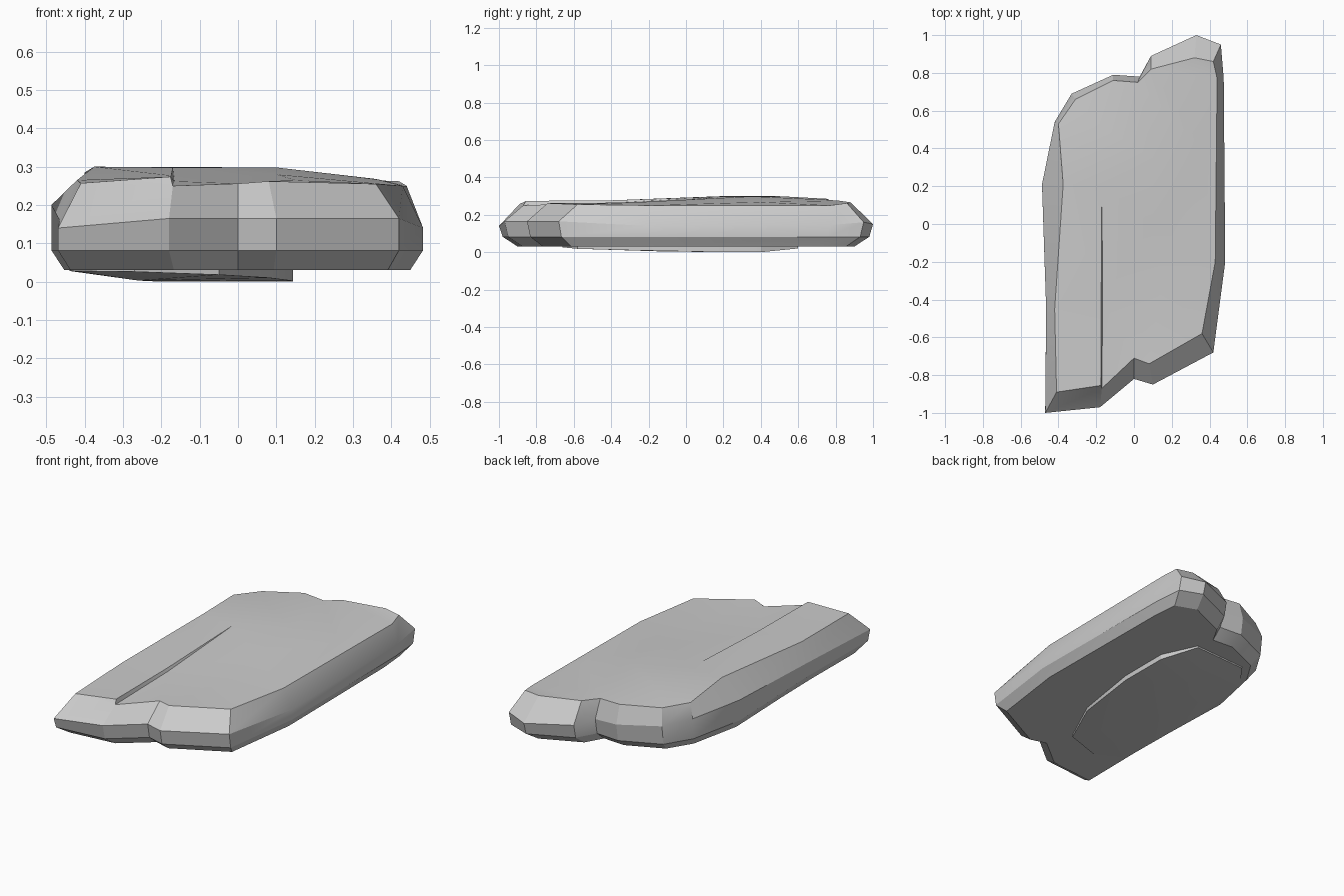
import bpy, bmesh
from mathutils import Vector
from mathutils.geometry import delaunay_2d_cdt

if "Cube" in bpy.data.objects:
    bpy.data.objects.remove(bpy.data.objects["Cube"])

# widest outline of the slab (x, y, z), counter-clockwise from front left
RIM = [(-.47, -1, .14), (-.18, -.97, .165), (0, -.82, .165), (.10, -.85, .165),
       (.42, -.68, .165), (.483, -.2, .14), (.475, .77, .145), (.46, .95, .16),
       (.33, 1, .15), (.09, .89, .16), (.03, .78, .17), (-.11, .79, .18),
       (-.33, .69, .19), (-.42, .54, .2), (-.487, .21, .2), (-.465, -.45, .16)]
# matching edge of the upper face
TOP = [(-.41, -.89, .257), (-.17, -.87, .25), (0, -.71, .256), (.08, -.74, .262),
       (.36, -.58, .255), (.43, -.2, .25), (.44, .77, .25), (.42, .86, .262),
       (.32, .88, .266), (.09, .82, .275), (.02, .75, .28), (-.11, .76, .285),
       (-.31, .66, .28), (-.40, .53, .285), (-.375, .21, .3), (-.42, -.45, .265)]
# points inside the upper face: split step, then the broad hump
INNER = [(-.176, -.855, .274), (-.166, -.4, .262), (-.174, -.4, .277),
         (-.17, .2, .298), (.1, .35, .298), (-.15, .5, .299),
         (.36, .4, .268), (.15, -.3, .265), (.1, 0, .28)]


def add_object(name, bm):
    bmesh.ops.recalc_face_normals(bm, faces=bm.faces[:])
    mesh = bpy.data.meshes.new(name)
    bm.to_mesh(mesh)
    bm.free()
    ob = bpy.data.objects.new(name, mesh)
    bpy.context.collection.objects.link(ob)
    bpy.ops.object.select_all(action='DESELECT')
    ob.select_set(True)
    bpy.context.view_layer.objects.active = ob
    bpy.ops.object.shade_smooth_by_angle(angle=0.4)
    return ob


def bridge(bm, lower, upper):
    n = len(lower)
    for i in range(n):
        j = (i + 1) % n
        bm.faces.new((lower[i], lower[j], upper[j], upper[i]))


# slab: underside, side bands and bevelled upper edge
bm = bmesh.new()
levels = [[(x * .93, y * .9, .03) for x, y, z in RIM],
          [(x, y * .98, .082) for x, y, z in RIM], RIM, TOP]
rings = [[bm.verts.new(p) for p in level] for level in levels]
for a, b in zip(rings, rings[1:]):
    bridge(bm, a, b)
bm.faces.new(rings[0])

# uneven upper face
n = len(TOP)
verts = rings[-1] + [bm.verts.new(p) for p in INNER]
edges = [(i, (i + 1) % n) for i in range(n)]
edges += [(1, n + 1), (n + 1, n + 3), (n, n + 2), (n + 2, n + 3)]
flat = [Vector(v.co[:2]) for v in verts]
_, _, faces, orig, _, _ = delaunay_2d_cdt(flat, edges, [list(range(n))], 1, 1e-5)
for f in faces:
    bm.faces.new([verts[orig[i][0]] for i in f])
add_object("stone_slab", bm)

# flaked layer under the slab: thick on the right, fading out to the left
bm = bmesh.new()
PAD = [(-.43, -.58, .028), (-.27, -.66, .026), (-.05, -.58, .018), (.08, -.3, .01),
       (.143, .1, .002), (.143, .4, 0), (.05, .6, .02), (-.28, .58, .022),
       (-.4, .42, .028), (-.44, 0, .028)]
low = [bm.verts.new(p) for p in PAD]
high = [bm.verts.new((x, y, .04)) for x, y, z in PAD]
bridge(bm, low, high)
bm.faces.new(high)
ridge = [bm.verts.new((-.26, -.1, .003)), bm.verts.new((-.2, .35, 0))]
for i in range(len(low)):
    j = (i + 1) % len(low)
    mid = ridge[1] if 4 <= i <= 7 else ridge[0]
    bm.faces.new((low[j], low[i], mid))
bm.faces.new((low[4], ridge[0], ridge[1]))
bm.faces.new((low[8], ridge[1], ridge[0]))
add_object("under_layer", bm)
